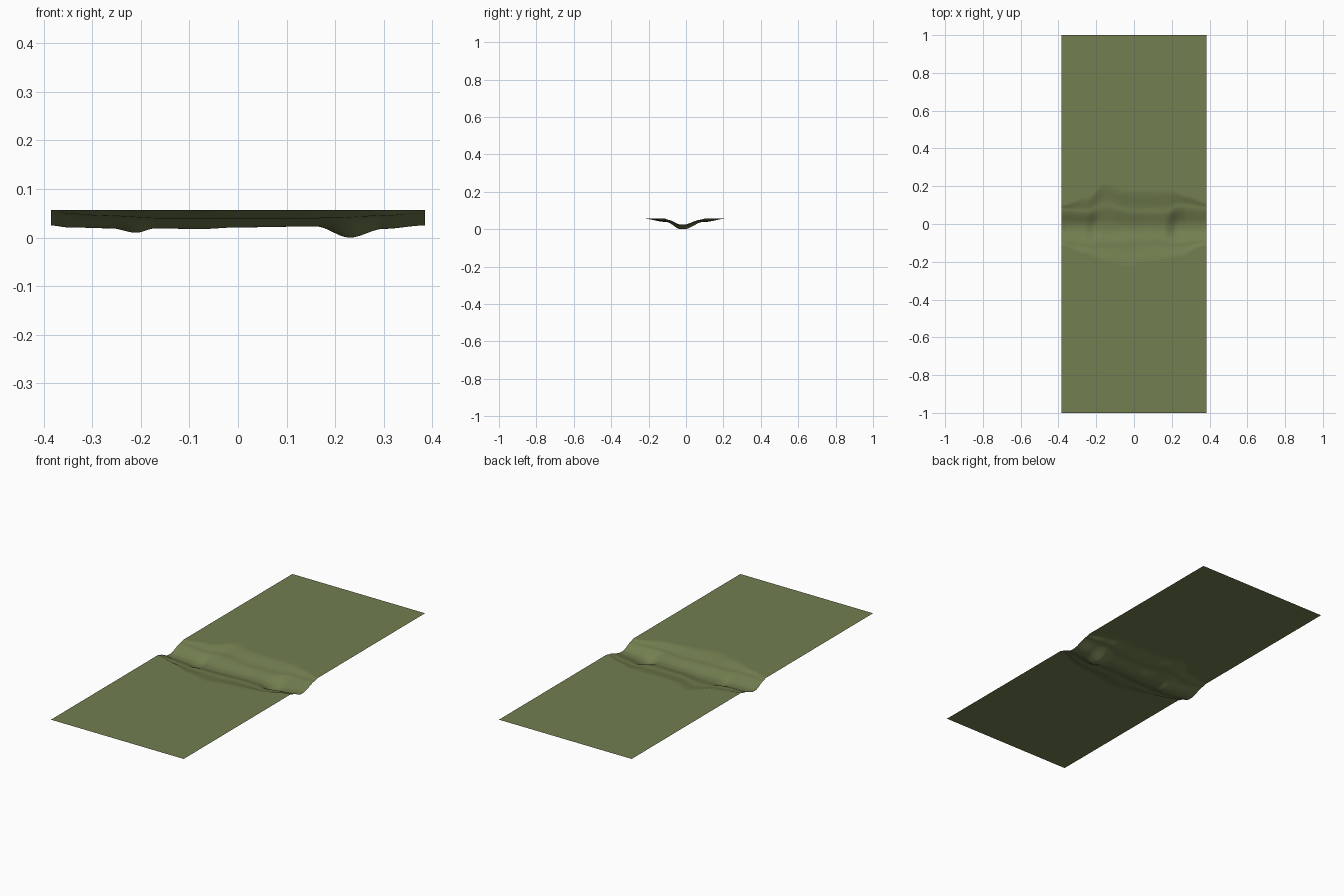
import bpy, bmesh, math

if "Cube" in bpy.data.objects:
    bpy.data.objects.remove(bpy.data.objects["Cube"])

TOP, HALF_X = 0.057, 0.385


def smooth(t):
    t = max(0.0, min(1.0, t))
    return t * t * (3 - 2 * t)


def curve(keys, x):
    # smooth interpolation through (x, value) keys
    for (x0, v0), (x1, v1) in zip(keys, keys[1:]):
        if x <= x1:
            return v0 + (v1 - v0) * smooth((x - x0) / (x1 - x0))
    return keys[-1][1]


# Outlines of the hollow, its shelf depth and the channel floor along x
south_rim = [(-.385, -.11), (-.28, -.15), (-.15, -.2), (-.04, -.23), (.1, -.2), (.22, -.18), (.385, -.11)]
north_rim = [(-.385, .10), (-.25, .14), (-.15, .22), (-.05, .18), (.2, .18), (.28, .15), (.385, .11)]
south_bank = [(-.385, -.10), (-.25, -.12), (-.1, -.11), (.1, -.1), (.2, -.11), (.385, -.10)]
north_bank = [(-.385, .08), (-.25, .07), (-.15, .1), (0, .07), (.17, .07), (.24, .1), (.385, .09)]
shelf = [(-.385, .006), (-.28, .012), (-.15, .018), (.1, .018), (.2, .017), (.3, .012), (.385, .006)]
floor = [(-.385, .025), (-.35, .021), (-.26, .019), (-.21, .010), (-.17, .019), (-.08, .0175),
         (.0, .021), (.16, .023), (.23, 0), (.3, .018), (.385, .025)]


def height(x, y):
    mid = -0.02
    if y < mid:
        rim, bank = curve(south_rim, x), curve(south_bank, x)
    else:
        rim, bank = curve(north_rim, x), curve(north_bank, x)
    s = curve(shelf, x)
    outer = smooth((rim - y) / (rim - bank))
    inner = smooth((bank - y) / (bank - mid) * 1.08)
    return TOP - s * outer - (TOP - s - curve(floor, x)) * inner


# Ground sheet: dense rows across the hollow, coarse rows on the flat ends
rows = [-1, -.8, -.6, -.4] + [-.26 + .52 * i / 80 for i in range(81)] + [.4, .6, .8, 1]
cols = [-HALF_X + 2 * HALF_X * i / 110 for i in range(111)]
bm = bmesh.new()
grid = [[bm.verts.new((x, y, height(x, y))) for x in cols] for y in rows]
for a, b in zip(grid, grid[1:]):
    for i in range(len(cols) - 1):
        bm.faces.new((a[i], a[i + 1], b[i + 1], b[i])).smooth = True
mesh = bpy.data.meshes.new("ground_with_ditch")
bm.to_mesh(mesh)
bm.free()
ground = bpy.data.objects.new("ground_with_ditch", mesh)
bpy.context.collection.objects.link(ground)

# Grass colour
grass = bpy.data.materials.new("grass")
grass.diffuse_color = (0.17, 0.21, 0.08, 1)
grass.use_nodes = True
grass.node_tree.nodes["Principled BSDF"].inputs["Base Color"].default_value = grass.diffuse_color
mesh.materials.append(grass)
